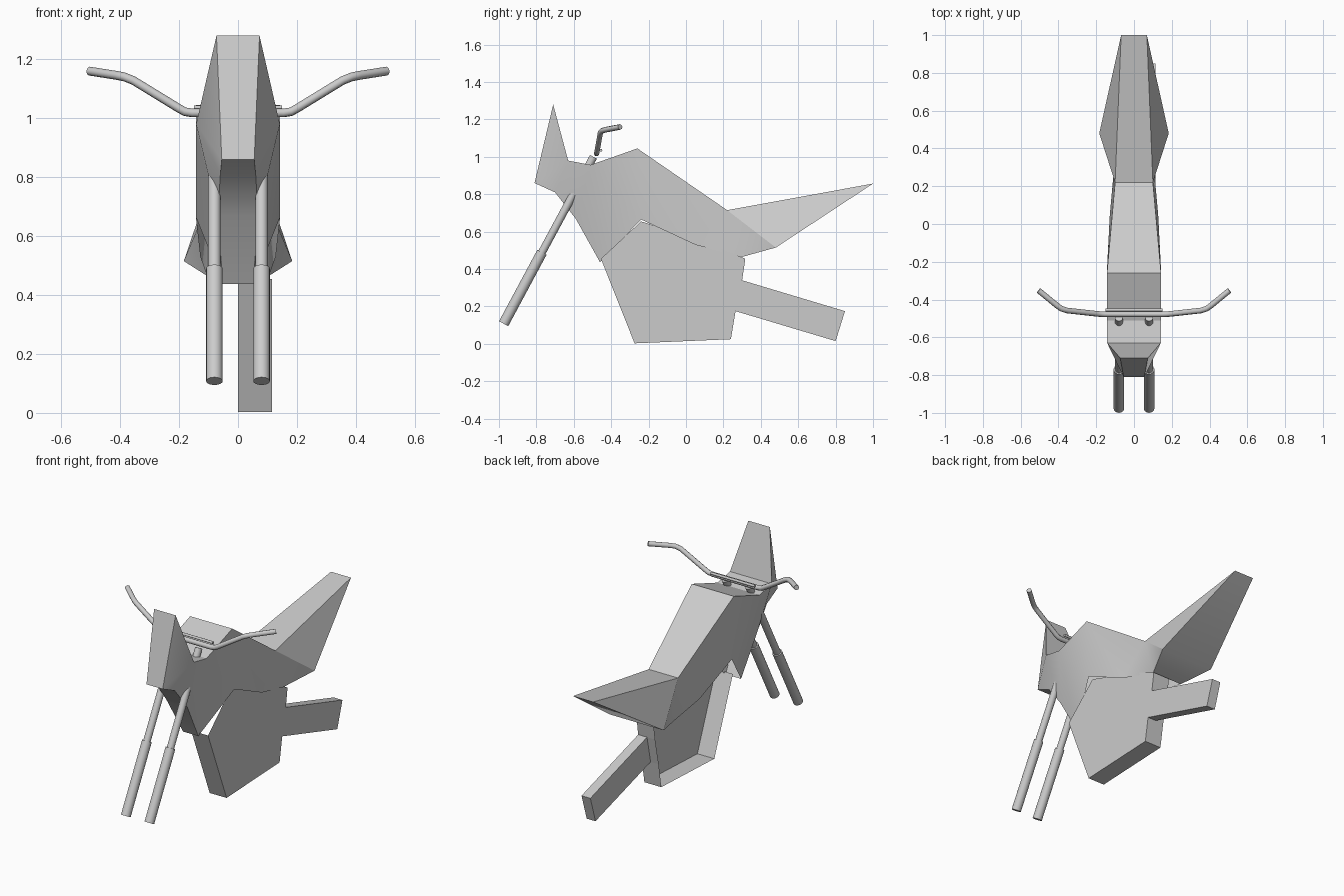
import bpy, bmesh, math
from mathutils import Vector

if "Cube" in bpy.data.objects:
    bpy.data.objects.remove(bpy.data.objects["Cube"])


def finish(name, bm):
    bmesh.ops.recalc_face_normals(bm, faces=bm.faces)
    me = bpy.data.meshes.new(name)
    bm.to_mesh(me)
    bm.free()
    ob = bpy.data.objects.new(name, me)
    bpy.context.collection.objects.link(ob)
    return ob


def smooth(ob, deg=30):
    bpy.ops.object.select_all(action='DESELECT')
    ob.select_set(True)
    bpy.context.view_layer.objects.active = ob
    bpy.ops.object.shade_smooth_by_angle(angle=math.radians(deg))


def tube(name, pts, r):
    cu = bpy.data.curves.new(name, 'CURVE')
    cu.dimensions = '3D'
    cu.bevel_depth = r
    cu.bevel_resolution = 2
    cu.use_fill_caps = True
    sp = cu.splines.new('POLY')
    sp.points.add(len(pts) - 1)
    for p, co in zip(sp.points, pts):
        p.co = (*co, 1)
    ob = bpy.data.objects.new(name, cu)
    bpy.context.collection.objects.link(ob)
    return ob


def rod(name, a, b, r):
    a, b = Vector(a), Vector(b)
    bpy.ops.mesh.primitive_cylinder_add(vertices=20, radius=r, depth=(b - a).length,
                                        location=(a + b) / 2,
                                        rotation=(b - a).to_track_quat('Z', 'Y').to_euler())
    ob = bpy.context.object
    ob.name = name
    smooth(ob, 40)


# Bodywork: side outline as (y, z, half width), mirrored about x = 0
P = dict(A=(-.81, .86, .055), B=(-.71, 1.28, .073), C=(-.63, .98, .142),
         D=(-.51, .957, .143), E=(-.26, 1.045, .143), F=(.22, .715, .10),
         G=(1.0, .857, .068), H=(.48, .515, .184), I=(.30, .465, .105),
         J=(.05, .53, .128), K=(-.24, .665, .143), L=(-.46, .437, .052),
         M=(-.59, .67, .068), N=(-.70, .81, .06))
bm = bmesh.new()
side = {s: {k: bm.verts.new((s * x, y, z)) for k, (y, z, x) in P.items()} for s in (1, -1)}
for s in (1, -1):
    for face in "ABCN CDMN DKLM DEK EFJK FIJ FGH FHI".split():
        bm.faces.new([side[s][k] for k in face])
# strips joining left and right; the underside L-K-J-I stays open
for a, b in "AB BC CD DE EF FG GH HI LM MN NA".split():
    bm.faces.new([side[1][a], side[1][b], side[-1][b], side[-1][a]])
smooth(finish("bodywork", bm))

# Engine block: one-sided shell, open on the inner side and top
outline = [(-.24, .655), (-.455, .455), (-.275, .003), (.24, .025),
           (.265, .175), (.30, .34), (.317, .455), (.13, .535)]
bm = bmesh.new()
outer = [bm.verts.new((.115, y, z)) for y, z in outline]
inner = [bm.verts.new((0, y, z)) for y, z in outline[1:7]]
bm.faces.new(outer)
for i in range(5):
    bm.faces.new([outer[i + 1], outer[i + 2], inner[i + 1], inner[i]])
finish("engine_block", bm)

# Swing arm
bm = bmesh.new()
f = bm.faces.new([bm.verts.new((.115, y, z)) for y, z in
                  [(.265, .175), (.80, .015), (.85, .175), (.30, .34)]])
ext = bmesh.ops.extrude_face_region(bm, geom=[f], use_keep_orig=True)
bmesh.ops.translate(bm, vec=(-.06, 0, 0),
                    verts=[v for v in ext["geom"] if isinstance(v, bmesh.types.BMVert)])
finish("swing_arm", bm)

# Front fork legs
for s, n in ((-1, "left"), (1, "right")):
    x = .08 * s
    rod("fork_lower_" + n, (x, -.975, .108), (x, -.77, .49), .028)
    rod("fork_upper_" + n, (x, -.775, .48), (x, -.495, 1.0), .021)

# Handlebar with crossbar
half = [(.505, -.352, 1.16), (.41, -.43, 1.145), (.385, -.448, 1.14), (.355, -.458, 1.128),
        (.20, -.475, 1.033), (.18, -.477, 1.022), (.155, -.478, 1.018)]
path = half + [(-x, y, z) for x, y, z in reversed(half)]
smooth_bar = tube("handlebar", path, .015)
tube("handlebar_crossbar", [(-.15, -.455, 1.035), (.15, -.455, 1.035)], .008)
